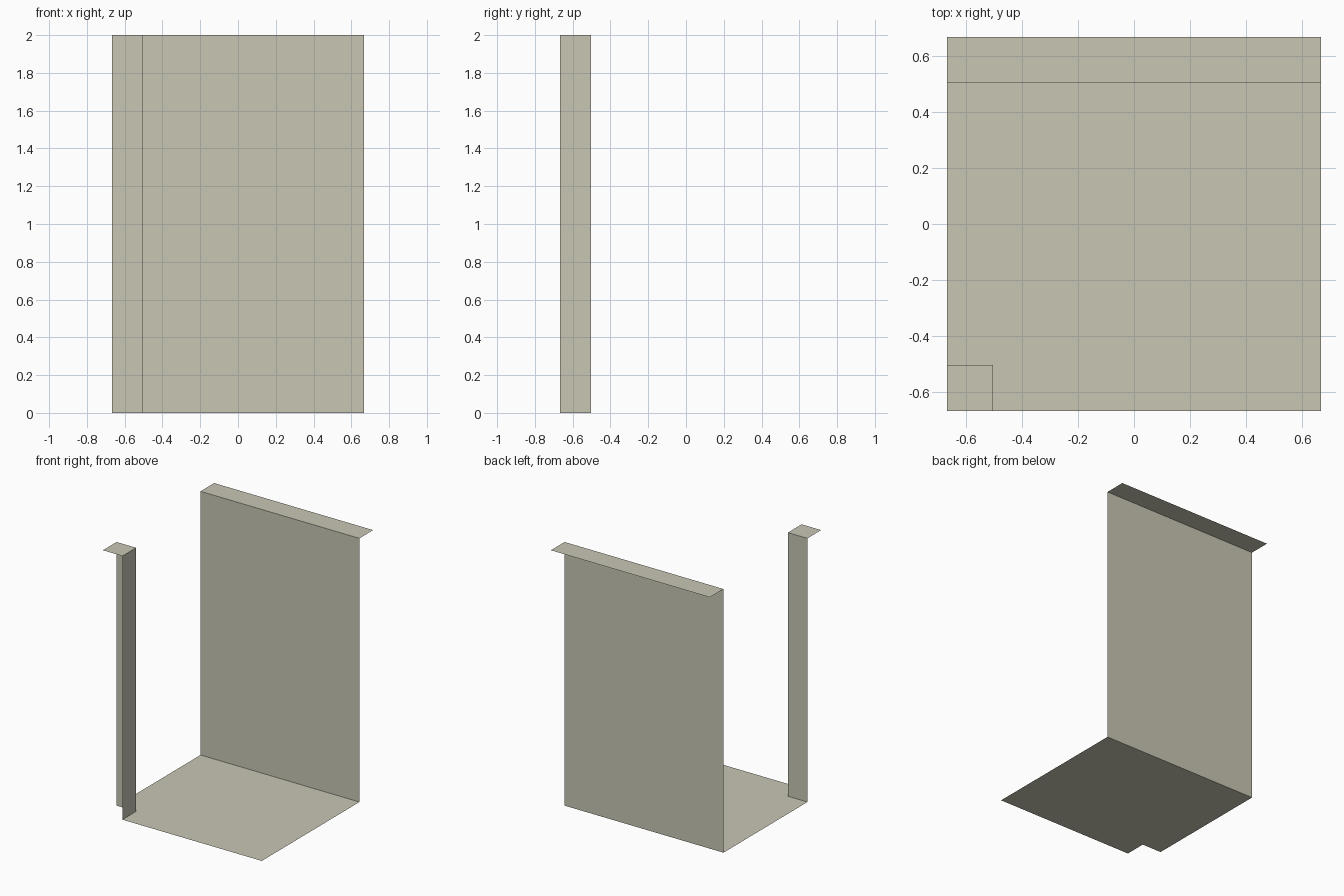
import bpy

if "Cube" in bpy.data.objects:
    bpy.data.objects.remove(bpy.data.objects["Cube"])

H = 2.0        # wall height
E = 0.667      # outer edge of the square tile
I = 0.503      # inner wall line

stone = bpy.data.materials.new("pale_stone")
stone.diffuse_color = (0.578, 0.565, 0.456, 1)
stone.use_nodes = True
stone.node_tree.nodes["Principled BSDF"].inputs["Base Color"].default_value = stone.diffuse_color


def sheet(name, verts, faces):
    """Open single-sided surface from a few corner points."""
    me = bpy.data.meshes.new(name)
    me.from_pydata(verts, [], faces)
    me.materials.append(stone)
    ob = bpy.data.objects.new(name, me)
    bpy.context.collection.objects.link(ob)
    return ob


# Floor with the front left corner notched out, facing up
outline = [(-I, -E), (E, -E), (E, I), (-E, I), (-E, -I), (-I, -I)]
sheet("floor", [(x, y, 0) for x, y in outline], [range(6)])

# Back wall facing the front, with its flat top ledge
sheet("back_wall", [(-E, I, 0), (E, I, 0), (E, I, H), (-E, I, H)], [(0, 1, 2, 3)])
sheet("back_wall_top", [(-E, I, H), (E, I, H), (E, E, H), (-E, E, H)], [(0, 1, 2, 3)])

# Corner pillar: two inward-facing sides and a square cap
path = [(-I, -E), (-I, -I), (-E, -I)]
sheet("corner_pillar", [(x, y, z) for z in (0, H) for x, y in path],
      [(0, 1, 4, 3), (1, 2, 5, 4)])
sheet("corner_pillar_top", [(-E, -E, H), (-I, -E, H), (-I, -I, H), (-E, -I, H)],
      [(0, 1, 2, 3)])
